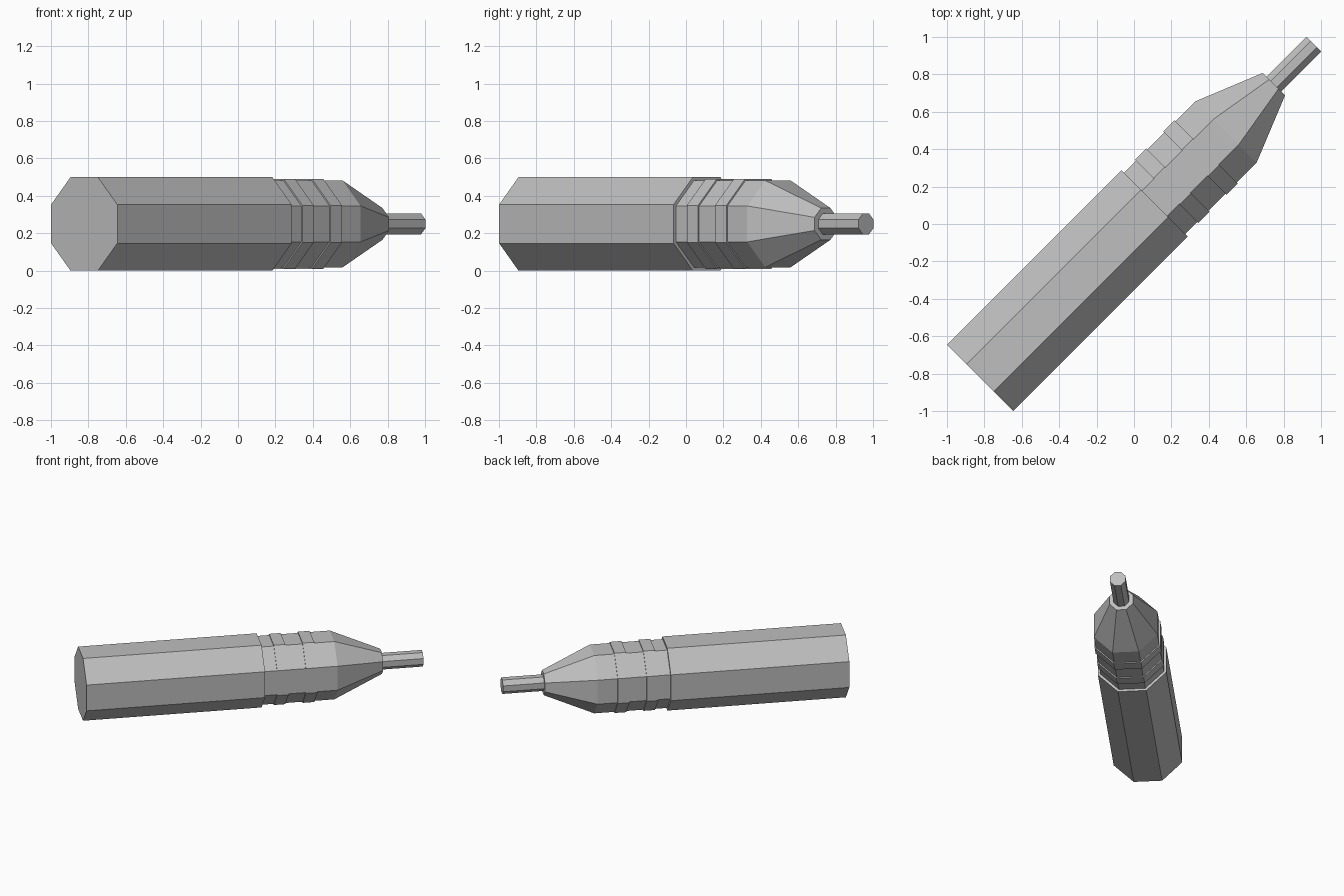
import bpy, bmesh, math
from mathutils import Matrix

if "Cube" in bpy.data.objects:
    bpy.data.objects.remove(bpy.data.objects["Cube"])

grey = bpy.data.materials.new("light_grey")
grey.diffuse_color = (0.52, 0.52, 0.52, 1)
grey.use_nodes = True
grey.node_tree.nodes["Principled BSDF"].inputs["Base Color"].default_value = grey.diffuse_color

# Local x runs along the pen; turned 45 degrees and lifted to rest on the ground
PLACE = Matrix.Translation((0, 0, 0.25)) @ Matrix.Rotation(math.radians(45), 4, 'Z')


def octagon_part(name, profile):
    """Octagonal solid through (distance along axis, flat-to-centre) stations."""
    bm = bmesh.new()
    rings = []
    for s, apothem in profile:
        r = apothem / math.cos(math.pi / 8)
        angles = [math.pi / 8 + i * math.pi / 4 for i in range(8)]
        rings.append([bm.verts.new((s, r * math.cos(a), r * math.sin(a))) for a in angles])
    for a, b in zip(rings, rings[1:]):
        for i in range(8):
            j = (i + 1) % 8
            bm.faces.new((a[i], a[j], b[j], b[i]))
    bm.faces.new(rings[0])
    bm.faces.new(rings[-1])
    bmesh.ops.recalc_face_normals(bm, faces=bm.faces)
    bm.transform(PLACE)
    mesh = bpy.data.meshes.new(name)
    bm.to_mesh(mesh)
    bm.free()
    mesh.materials.append(grey)
    bpy.context.collection.objects.link(bpy.data.objects.new(name, mesh))


# Long barrel
octagon_part("barrel", [(-1.163, 0.25), (0.156, 0.25)])

# Grip with two raised bands, tapering to a blunt nose
grip, band = 0.232, 0.24
profile = [(0.156, grip)]
for start, end in ((0.247, 0.332), (0.46, 0.546)):
    profile += [(start, grip), (start, band), (end, band), (end, grip)]
profile += [(0.695, grip), (1.057, 0.085)]
octagon_part("grip_and_nose", profile)

# Thin tip rod
octagon_part("tip_rod", [(1.057, 0.056), (1.361, 0.056)])
